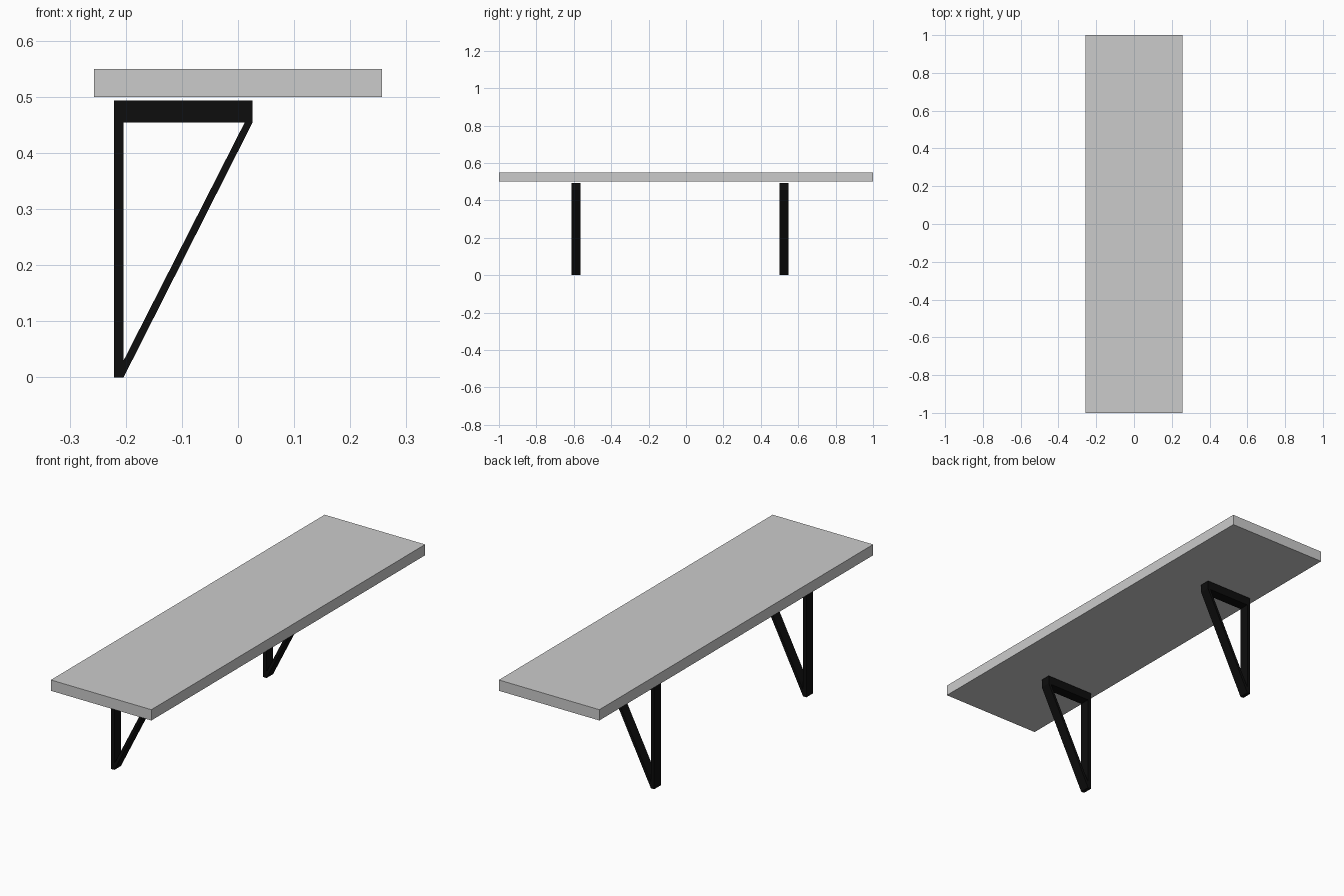
import bpy
from math import pi

if "Cube" in bpy.data.objects:
    bpy.data.objects.remove(bpy.data.objects["Cube"])

# Board
bpy.ops.mesh.primitive_cube_add(size=1, location=(0, 0, 0.525))
board = bpy.context.object
board.name = "board"
board.scale = (0.514, 2.0, 0.05)
bpy.ops.object.transform_apply(location=False, rotation=False, scale=True)

black = bpy.data.materials.new("black_metal")
black.diffuse_color = (0.004, 0.004, 0.004, 1)
black.use_nodes = True
black.node_tree.nodes["Principled BSDF"].inputs["Base Color"].default_value = black.diffuse_color

# Side profile (x, z) of a bracket: outline and triangular opening
OUTLINE = [(-0.221, 0), (-0.204, 0), (0.026, 0.4545), (0.026, 0.494), (-0.221, 0.494)]
OPENING = [(-0.204, 0.03), (0.012, 0.4545), (-0.204, 0.4545)]


def bracket(name, y):
    curve = bpy.data.curves.new(name, 'CURVE')
    curve.dimensions = '2D'
    curve.fill_mode = 'BOTH'
    curve.extrude = 0.024
    for loop in (OUTLINE, OPENING):
        spline = curve.splines.new('POLY')
        spline.points.add(len(loop) - 1)
        for point, (x, z) in zip(spline.points, loop):
            point.co = (x, z, 0, 1)
        spline.use_cyclic_u = True
    curve.materials.append(black)
    obj = bpy.data.objects.new(name, curve)
    obj.location.y = y
    obj.rotation_euler.x = pi / 2
    bpy.context.collection.objects.link(obj)
    bpy.ops.object.select_all(action='DESELECT')
    obj.select_set(True)
    bpy.context.view_layer.objects.active = obj
    bpy.ops.object.convert(target='MESH')
    bpy.ops.object.shade_flat()


# Two support brackets
bracket("front_bracket", -0.588)
bracket("back_bracket", 0.524)
